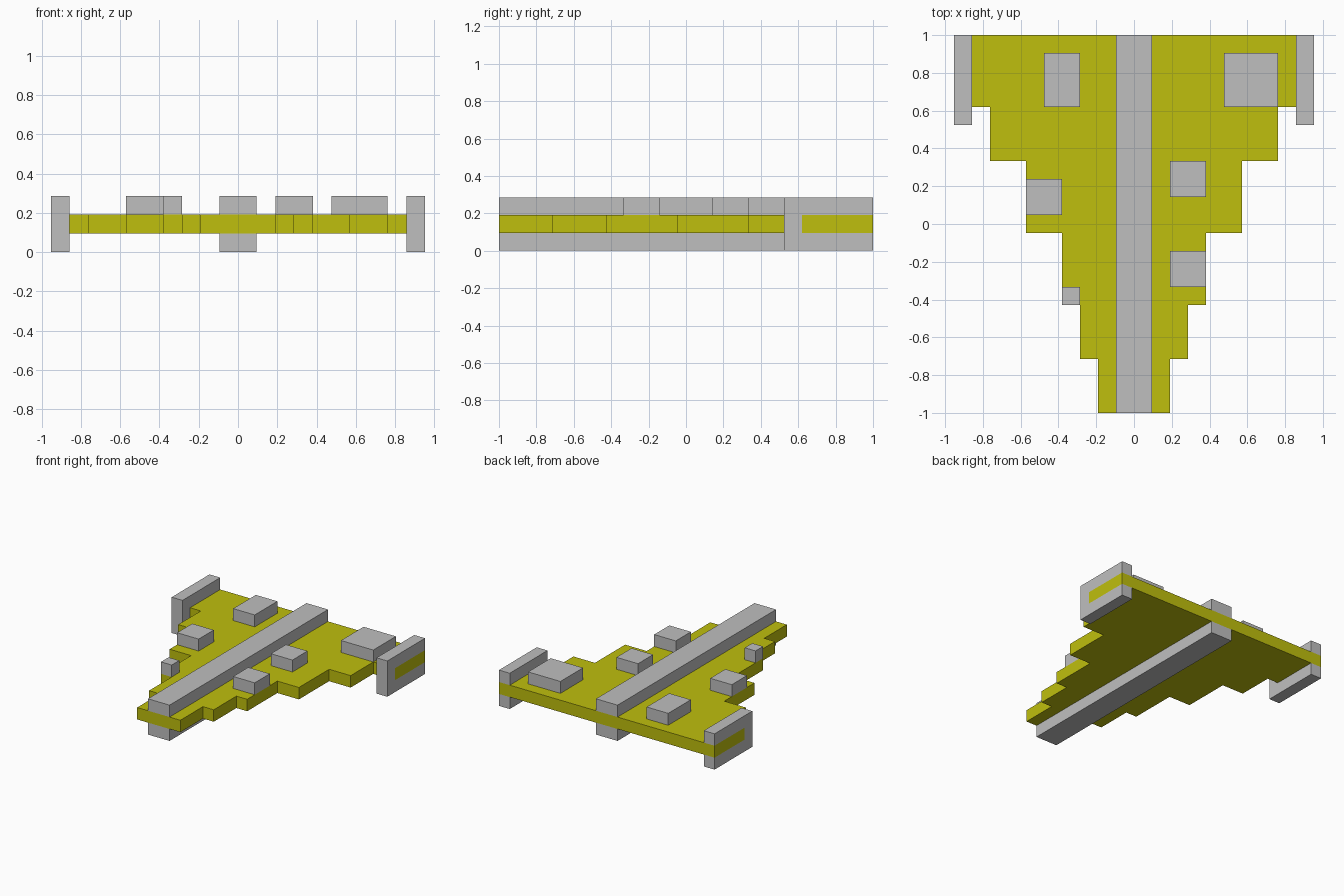
import bpy
import bmesh
from mathutils import Vector

if "Cube" in bpy.data.objects:
    bpy.data.objects.remove(bpy.data.objects["Cube"], do_unlink=True)

U = 2 / 21  # one stud: the craft is 21 studs long and one stud thick


def make_material(name, colour):
    mat = bpy.data.materials.new(name)
    mat.use_nodes = True
    mat.diffuse_color = colour
    mat.node_tree.nodes["Principled BSDF"].inputs["Base Color"].default_value = colour
    return mat


yellow = make_material("yellow", (0.52, 0.52, 0.004, 1))
grey = make_material("light grey", (0.52, 0.52, 0.52, 1))


def extrude(name, outline, offset, mat):
    """Solid made by sweeping a closed outline (in studs) along offset."""
    bm = bmesh.new()
    face = bm.faces.new([bm.verts.new(Vector(p) * U) for p in outline])
    swept = bmesh.ops.extrude_face_region(bm, geom=[face])["geom"]
    moved = [g for g in swept if isinstance(g, bmesh.types.BMVert)]
    bmesh.ops.translate(bm, verts=moved, vec=Vector(offset) * U)
    bmesh.ops.recalc_face_normals(bm, faces=bm.faces)
    mesh = bpy.data.meshes.new(name)
    bm.to_mesh(mesh)
    bm.free()
    mesh.materials.append(mat)
    obj = bpy.data.objects.new(name, mesh)
    bpy.context.collection.objects.link(obj)
    return obj


def block(name, x0, x1, y0, y1, z):
    """One-stud-high grey block."""
    outline = [(x0, y0, z), (x1, y0, z), (x1, y1, z), (x0, y1, z)]
    return extrude(name, outline, (0, 0, 1), grey)


# Stepped wing plate: (half width, start y, end y) from nose to tail
steps = [(2, -10.5, -7.5), (3, -7.5, -4.5), (4, -4.5, -0.5),
         (6, -0.5, 3.5), (8, 3.5, 6.5), (10, 6.5, 10.5)]
right_edge = [(w, y, 1) for w, y0, y1 in steps for y in (y0, y1)]
left_edge = [(-x, y, z) for x, y, z in reversed(right_edge)]
extrude("wing_plate", right_edge + left_edge, (0, 0, 1), yellow)

# Spine rails above and below the plate
block("upper_spine", -1, 1, -10.5, 10.5, 2)
block("lower_spine", -1, 1, -10.5, 10.5, 0)

# Wingtip fins, slotted so the plate runs through to the outer face
fin_profile = [(5.5, 0), (10.5, 0), (10.5, 1), (6.5, 1),
               (6.5, 2), (10.5, 2), (10.5, 3), (5.5, 3)]
for side, s in (("left", 1), ("right", -1)):
    extrude(side + "_fin", [(9 * s, y, z) for y, z in fin_profile], (s, 0, 0), grey)

# Blocks on the upper surface
block("right_rear_block", -5, -3, 6.5, 9.5, 2)
block("left_rear_block", 5, 8, 6.5, 9.5, 2)
block("left_middle_block", 2, 4, 1.5, 3.5, 2)
block("left_front_block", 2, 4, -3.5, -1.5, 2)
block("right_middle_block", -6, -4, 0.5, 2.5, 2)
block("right_front_block", -4, -3, -4.5, -3.5, 2)
